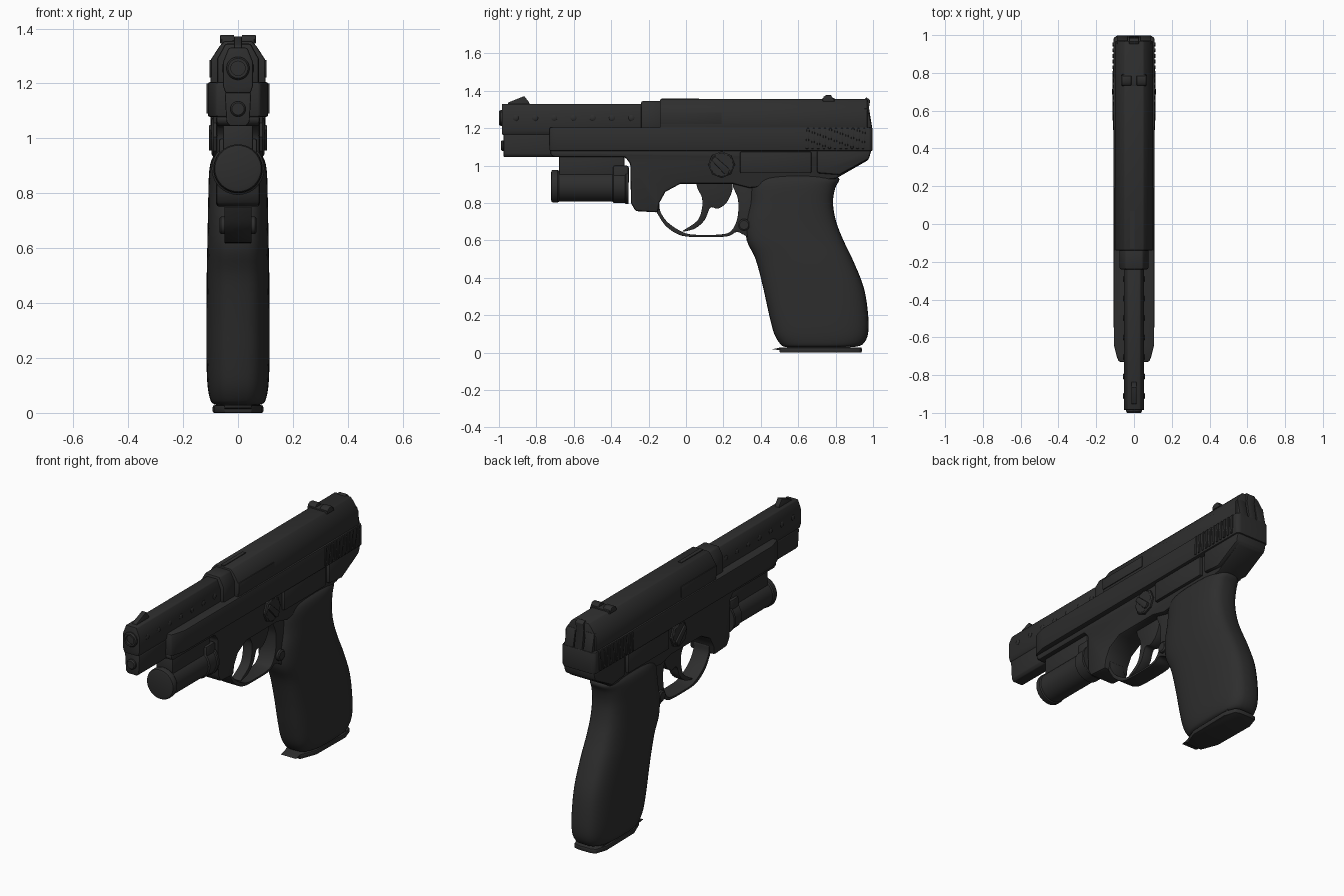
import bpy, bmesh, math
from mathutils import Vector, Matrix

black = bpy.data.materials.new("matte black")
black.diffuse_color = (0.027, 0.027, 0.027, 1)


def finish(name, bm, bevel=0.0, angle=35):
    """Bevel the sharp edges, then make an object with smooth-by-angle shading."""
    bmesh.ops.recalc_face_normals(bm, faces=bm.faces)
    if bevel:
        sharp = [e for e in bm.edges if len(e.link_faces) == 2 and e.calc_face_angle() > 0.6]
        bmesh.ops.bevel(bm, geom=sharp, offset=bevel, segments=2, profile=0.5,
                        affect='EDGES', clamp_overlap=True)
    mesh = bpy.data.meshes.new(name)
    bm.to_mesh(mesh)
    bm.free()
    mesh.materials.append(black)
    obj = bpy.data.objects.new(name, mesh)
    bpy.context.collection.objects.link(obj)
    bpy.ops.object.select_all(action='DESELECT')
    obj.select_set(True)
    bpy.context.view_layer.objects.active = obj
    bpy.ops.object.shade_smooth_by_angle(angle=math.radians(angle))
    return obj


def prism(name, pts, axis, lo, hi, bevel=0.0):
    """Extrude a flat outline along an axis from lo to hi."""
    place = {'x': lambda a, b, t: (t, a, b),
             'y': lambda a, b, t: (a, t, b),
             'z': lambda a, b, t: (a, b, t)}[axis]
    bm = bmesh.new()
    low, high = [[bm.verts.new(place(a, b, t)) for a, b in pts] for t in (lo, hi)]
    n = len(pts)
    bm.faces.new(low)
    bm.faces.new(high[::-1])
    for i in range(n):
        bm.faces.new((low[i], high[i], high[(i + 1) % n], low[(i + 1) % n]))
    return finish(name, bm, bevel)


def box(name, x, y, z, bevel=0.0):
    return prism(name, [(y[0], z[0]), (y[1], z[0]), (y[1], z[1]), (y[0], z[1])], 'x', x[0], x[1], bevel)


def section(half):
    """Mirror a right-hand (x, z) outline to a closed section."""
    return half + [(-x, z) for x, z in reversed(half)]


def lathe(name, profile, origin, axis, n=40):
    """Turn (radius, distance) points about an axis through origin."""
    bm = bmesh.new()
    rot = Vector((0, 0, 1)).rotation_difference(Vector(axis)).to_matrix().to_4x4()
    rings = [[bm.verts.new((r * math.cos(2 * math.pi * i / n), r * math.sin(2 * math.pi * i / n), t))
              for i in range(n)] for r, t in profile]
    for a, b in zip(rings, rings[1:]):
        for i in range(n):
            bm.faces.new((a[i], a[(i + 1) % n], b[(i + 1) % n], b[i]))
    bm.faces.new(rings[0])
    bm.faces.new(rings[-1])
    bm.transform(Matrix.Translation(origin) @ rot)
    return finish(name, bm)


def smooth(pts, steps=5):
    """Catmull-Rom points through an open line."""
    v = [Vector(p) for p in pts]
    v = [2 * v[0] - v[1]] + v + [2 * v[-1] - v[-2]]
    out = []
    for a, b, c, d in zip(v, v[1:], v[2:], v[3:]):
        for k in range(steps):
            t = k / steps
            out.append(0.5 * (2 * b + (c - a) * t + (2 * a - 5 * b + 4 * c - d) * t * t
                              + (3 * b - a - 3 * c + d) * t ** 3))
    return [tuple(p) for p in out + [v[-2]]]


# Barrel shroud, under-lug and front sight
prism("barrel_shroud", section([(0.046, 1.165), (0.054, 1.19), (0.054, 1.28), (0.034, 1.33)]),
      'y', -0.985, -0.2, 0.006)
prism("barrel_lug", section([(0.03, 1.045), (0.042, 1.06), (0.048, 1.16), (0.044, 1.17)]),
      'y', -0.975, -0.6, 0.005)
prism("front_sight", [(-0.955, 1.325), (-0.95, 1.338), (-0.865, 1.372), (-0.84, 1.34), (-0.835, 1.325)],
      'x', -0.014, 0.014, 0.002)
lathe("muzzle", [(0.042, 0), (0.042, 0.022), (0.036, 0.03), (0.026, 0.03), (0.026, 0.005)],
      (0, -0.97, 1.255), (0, -1, 0))
lathe("guide_rod", [(0.028, 0), (0.028, 0.018), (0.022, 0.025)], (0, -0.965, 1.107), (0, -1, 0))
for s in (-1, 1):
    for i in range(8):
        lathe("shroud_stud", [(0.016, 0), (0.016, 0.002), (0.01, 0.006)],
              (s * 0.053, -0.91 + 0.103 * i, 1.255), (s, 0, 0), 14)

# Slide: lower rail, upper body and the collar ahead of it
prism("slide_rail", section([(0.08, -0.73), (0.092, -0.7), (0.107, -0.64), (0.11, 0.72), (0.108, 0.985), (0.09, 0.998)]),
      'z', 1.078, 1.205, 0.008)
prism("slide_upper", section([(0.1, 1.19), (0.1, 1.285), (0.068, 1.335), (0.05, 1.355)]),
      'y', -0.14, 0.97, 0.006)
prism("slide_collar", section([(0.076, 1.19), (0.076, 1.29), (0.046, 1.345)]), 'y', -0.24, -0.13, 0.008)
box("slide_top_slot", (-0.02, 0.002), (-0.13, 0.07), (1.35, 1.359))
for s in (-1, 1):
    x0, x1 = sorted((s * 0.097, s * 0.104))
    box("slide_panel", (x0, x1), (-0.14, 0.19), (1.222, 1.285), 0.002)
    x0, x1 = sorted((s * 0.105, s * 0.115))
    for i in range(11):
        y = 0.64 + 0.03 * i
        prism("slide_serration", [(y, 1.09), (y + 0.014, 1.09), (y + 0.02, 1.2), (y + 0.006, 1.2)],
              'x', x0, x1, 0.002)
    # Rear sight posts and rear end ears
    x0, x1 = sorted((s * 0.014, s * 0.065))
    prism("rear_sight", [(0.73, 1.345), (0.735, 1.368), (0.75, 1.377), (0.775, 1.377), (0.795, 1.345)],
          'x', x0, x1, 0.003)
    x0, x1 = sorted((s * 0.032, s * 0.09))
    prism("rear_ear", [(0.95, 1.2), (0.95, 1.305), (0.972, 1.305), (0.995, 1.2)], 'x', x0, x1, 0.004)
box("rear_sight_base", (-0.06, 0.06), (0.73, 0.795), (1.34, 1.362), 0.003)
prism("hammer", [(0.94, 1.2), (0.94, 1.345), (0.965, 1.365), (0.985, 1.35), (0.978, 1.31), (0.996, 1.2)],
      'x', -0.026, 0.026, 0.004)

# Frame with the dust cover and the sloping tail
prism("frame", [(-0.725, 1.085), (-0.725, 1.055), (-0.7, 1.045), (-0.325, 1.045), (-0.298, 1.01),
                (-0.294, 0.8), (-0.27, 0.757), (-0.15, 0.75), (-0.143, 0.8), (-0.11, 0.86),
                (-0.03, 0.903), (0.25, 0.903), (0.34, 0.88), (0.8, 0.93),
                (0.975, 1.03), (0.992, 1.085)], 'x', -0.08, 0.08, 0.012)
prism("frame_tail", [(0.7, 0.96), (0.82, 0.95), (0.978, 1.035), (0.993, 1.09), (0.7, 1.09)],
      'x', -0.1, 0.1, 0.012)
for s in (-1, 1):
    x0, x1 = sorted((s * 0.075, s * 0.098))
    box("frame_panel", (x0, x1), (0.29, 0.67), (0.96, 1.075), 0.006)
    # Round lever with a slanted thumb bar
    lathe("lever_disc", [(0.072, 0), (0.072, 0.012), (0.064, 0.018)], (s * 0.078, 0.19, 1.005), (s, 0, 0), 8)
    x0, x1 = sorted((s * 0.09, s * 0.106))
    prism("lever_bar", [(0.135, 1.03), (0.155, 1.05), (0.235, 0.98), (0.225, 0.955), (0.205, 0.955)],
          'x', x0, x1, 0.004)
    lathe("guard_pin", [(0.032, 0), (0.032, 0.014), (0.024, 0.02)], (s * 0.048, 0.31, 0.683), (s, 0, 0), 20)

# Trigger guard bow, rear web and trigger
outer = smooth([(-0.17, 0.78), (-0.145, 0.73), (-0.1, 0.67), (-0.02, 0.625), (0.1, 0.618),
                (0.22, 0.622), (0.27, 0.645), (0.31, 0.63)])
inner = smooth([(0.31, 0.9), (0.25, 0.9), (0.278, 0.82), (0.275, 0.72), (0.245, 0.655), (0.2, 0.634),
                (0.1, 0.63), (0.0, 0.638), (-0.09, 0.69), (-0.135, 0.75), (-0.143, 0.8)])
prism("trigger_guard", outer + [(0.36, 0.6), (0.4, 0.9)] + inner, 'x', -0.05, 0.05, 0.003)
trigger_front = smooth([(0.05, 0.92), (0.065, 0.87), (0.085, 0.83), (0.085, 0.77), (0.06, 0.705), (-0.02, 0.65)])
trigger_back = smooth([(-0.015, 0.646), (0.05, 0.665), (0.1, 0.71), (0.13, 0.775), (0.17, 0.77),
                       (0.215, 0.8), (0.245, 0.86), (0.25, 0.92)])
prism("trigger", trigger_front + trigger_back, 'x', -0.03, 0.03, 0.003)

# Under-barrel lamp and its mount
lathe("lamp", [(0.07, 0), (0.084, 0.004), (0.088, 0.012), (0.088, 0.035), (0.083, 0.042), (0.083, 0.33),
               (0.09, 0.335), (0.09, 0.395), (0.096, 0.4), (0.096, 0.415)], (0, -0.722, 0.89), (0, 1, 0))
box("lamp_mount", (-0.055, 0.055), (-0.68, -0.33), (0.93, 1.05), 0.008)
box("lamp_clamp", (-0.07, 0.07), (-0.39, -0.306), (0.9, 1.0), 0.01)

# Grip: lofted rounded sections given as (height, front, back, half width)
levels = smooth([(0.03, 0.53, 0.9, 0.085), (0.045, 0.505, 0.945, 0.1), (0.1, 0.472, 0.973, 0.111),
                 (0.2, 0.445, 0.974, 0.115), (0.35, 0.412, 0.95, 0.115), (0.5, 0.372, 0.89, 0.114),
                 (0.6, 0.325, 0.842, 0.112), (0.7, 0.32, 0.803, 0.11), (0.8, 0.34, 0.786, 0.108),
                 (0.88, 0.345, 0.798, 0.105), (0.925, 0.36, 0.82, 0.095), (0.95, 0.4, 0.8, 0.075)], 4)
bm = bmesh.new()
N = 40
rings = []
for z, front, back, w in levels:
    ring = []
    for i in range(N):
        c, s = math.cos(2 * math.pi * i / N), math.sin(2 * math.pi * i / N)
        ring.append(bm.verts.new((w * math.copysign(abs(s) ** 0.62, s),
                                  (front + back) / 2 + (back - front) / 2 * math.copysign(abs(c) ** 0.75, c), z)))
    rings.append(ring)
for a, b in zip(rings, rings[1:]):
    for i in range(N):
        bm.faces.new((a[i], a[(i + 1) % N], b[(i + 1) % N], b[i]))
bm.faces.new(rings[0])
bm.faces.new(rings[-1])
finish("grip", bm)

# Magazine base with a thin front lip
prism("magazine_base", section([(0.05, 0.5), (0.088, 0.6), (0.092, 0.86), (0.07, 0.93), (0.04, 0.94)]),
      'z', 0.0, 0.028, 0.006)
prism("magazine_neck", section([(0.05, 0.54), (0.08, 0.62), (0.08, 0.88)]), 'z', 0.02, 0.045)
prism("magazine_lip", [(0.46, 0.018), (0.52, 0.012), (0.58, 0.004), (0.62, 0.02), (0.56, 0.03), (0.5, 0.027)],
      'x', -0.05, 0.05, 0.003)
